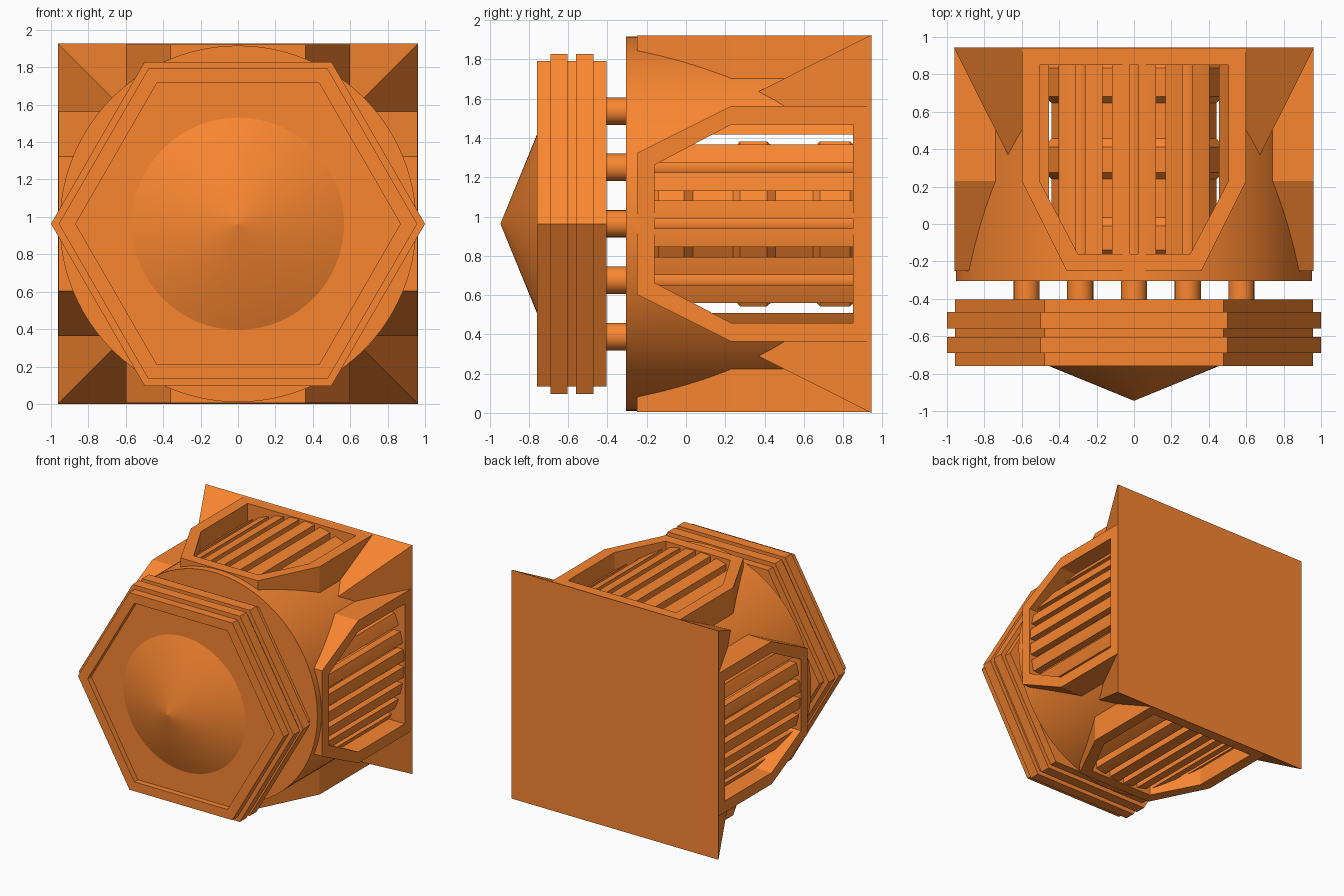
import bpy, bmesh, math
from mathutils import Matrix

if "Cube" in bpy.data.objects:
    bpy.data.objects.remove(bpy.data.objects["Cube"])

CZ = 0.963  # height of the central axis
mat = bpy.data.materials.new("orange")
mat.diffuse_color = (0.95, 0.24, 0.03, 1)
mat.use_nodes = True
mat.node_tree.nodes["Principled BSDF"].inputs["Base Color"].default_value = mat.diffuse_color


def shade(ob):
    bpy.ops.object.select_all(action='DESELECT')
    ob.select_set(True)
    bpy.context.view_layer.objects.active = ob
    bpy.ops.object.shade_smooth_by_angle(angle=math.radians(30))


def loft(name, rings, closed=False, smooth=False, turn=0):
    """Skin a list of equal-length point rings; cap the ends unless closed."""
    bm = bmesh.new()
    vs = [[bm.verts.new(p) for p in r] for r in rings]
    n = len(vs[0])
    pairs = list(zip(vs, vs[1:])) + ([(vs[-1], vs[0])] if closed else [])
    for a, b in pairs:
        for i in range(n):
            j = (i + 1) % n
            bm.faces.new((a[i], a[j], b[j], b[i]))
    if not closed:
        bm.faces.new(vs[0])
        bm.faces.new(vs[-1])
    bmesh.ops.recalc_face_normals(bm, faces=bm.faces)
    bm.transform(Matrix.Translation((0, 0, CZ)) @ Matrix.Rotation(turn * math.pi / 2, 4, 'Y'))
    me = bpy.data.meshes.new(name)
    bm.to_mesh(me)
    bm.free()
    ob = bpy.data.objects.new(name, me)
    bpy.context.collection.objects.link(ob)
    me.materials.append(mat)
    if smooth:
        shade(ob)
    return ob


def lathe(name, n, profile, phase=0.0, cx=0, cz=0, smooth=False):
    """Stack of n-sided rings (radius, y) around the y axis."""
    rings = [[(cx + r * math.cos(phase + 2 * math.pi * i / n), y,
               cz + r * math.sin(phase + 2 * math.pi * i / n)) for i in range(n)]
             for r, y in profile]
    return loft(name, rings, smooth=smooth)


def outline(front_y, front_w, side_w, back_y):
    """Six-sided vent outline as (y, w) points."""
    half = [(front_y, front_w), (0.23, side_w), (back_y, side_w)]
    return half + [(y, -w) for y, w in reversed(half)]


def at_depth(pts, u):
    return [(u, y, w) for y, w in pts]


# front hexagonal head with two ribs and a recessed face
lathe("hex_head", 6, [(.868, -.713), (.868, -.76), (.958, -.76), (.958, -.69), (1, -.69),
                      (1, -.603), (.958, -.603), (.958, -.56), (1, -.56), (1, -.47),
                      (.958, -.47), (.958, -.405)])
lathe("nose_cone", 64, [(.57, -.712), (.0005, -.945)], smooth=True)

# bundle of long rods joining the head to the body and running through it
for i in range(-2, 3):
    for j in range(-2, 3):
        if abs(i) + abs(j) < 4:
            lathe("rod", 20, [(.07, -.41), (.07, .935)], cx=.287 * i, cz=.287 * j, smooth=True)

# round body and flared square back, hollowed and pierced by the vents
body = lathe("body_shell", 96, [(.953, -.305), (.953, .936)])
s = math.sqrt(2)
flare = lathe("square_flare", 4, [(.619 * s, .26), (.961 * s, .94)], phase=math.pi / 4)
lathe("back_plate", 4, [(.961 * s, .94), (.963 * s, .945)], phase=math.pi / 4)
cut_pts = outline(-.2, .33, .55, .89)
cutters = [lathe("hollow_cutter", 96, [(.87, -.25), (.87, .87)])]
cutters += [loft("vent_cutter", [at_depth(cut_pts, -1.3), at_depth(cut_pts, 1.3)], turn=k)
            for k in (0, 1)]
for ob in (body, flare):
    bpy.context.view_layer.objects.active = ob
    for c in cutters:
        m = ob.modifiers.new("cut", 'BOOLEAN')
        m.operation = 'DIFFERENCE'
        m.solver = 'EXACT'
        m.object = c
        bpy.ops.object.modifier_apply(modifier=m.name)
shade(body)
for c in cutters:
    bpy.data.objects.remove(c)

# four vents: a deep frame with slats that follow the round body
outer = outline(-.25, .36, .6, .942)
inner = outline(-.16, .30, .505, .85)
R, T, PITCH, HALF = .953, .06, .143, .0465


def slat_start(w):
    return -.18 + max(0, abs(w) - .30) * .39 / .205


for k in range(4):
    loft("vent_frame", [at_depth(outer, .959), at_depth(outer, .46),
                        at_depth(inner, .46), at_depth(inner, .959)], closed=True, turn=k)
    for i in range(8):
        mid = (i - 3.5) * PITCH
        a, b = max(mid - HALF, -.52), min(mid + HALF, .52)
        ws = [a + (b - a) * t / 4 for t in range(5)]
        section = [(math.sqrt(R * R - w * w), w) for w in ws]
        section += [(math.sqrt((R - T) ** 2 - w * w), w) for w in reversed(ws)]
        loft("vent_slat", [[(u, slat_start(w), w) for u, w in section],
                           [(u, .87, w) for u, w in section]], turn=k, smooth=True)

# inner hexagonal core with three chamfered collars
core = [(.44, -.26), (.44, -.18)]
for y0, y1 in ((-.14, -.01), (.275, .412), (.682, .835)):
    core += [(.44, y0 - .035), (.485, y0), (.485, y1), (.44, y1 + .045)]
core.append((.44, .935))
lathe("hex_core", 6, core)
